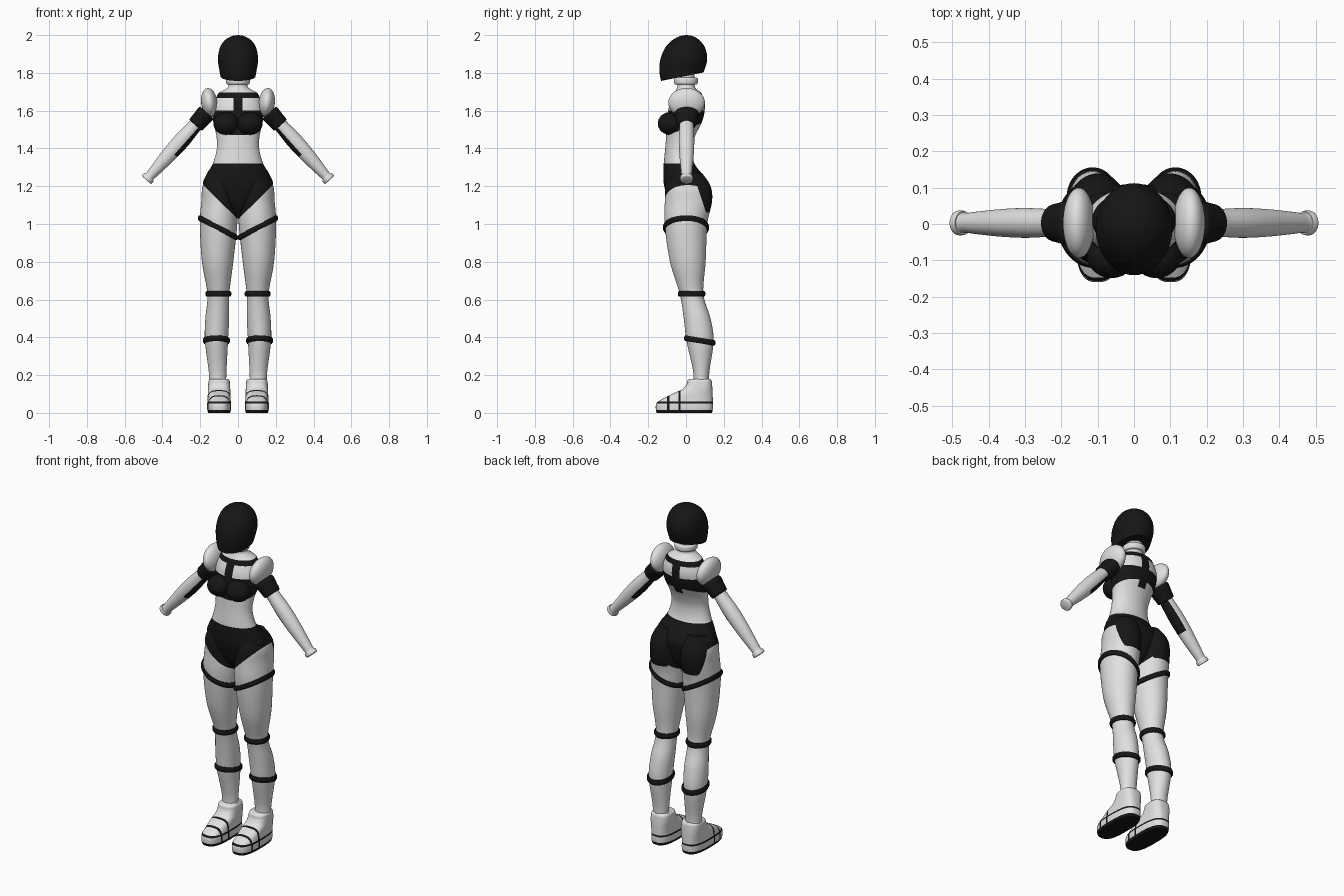
import bpy, bmesh, math
from mathutils import Matrix, Vector

old = bpy.data.objects.get("Cube")
if old:
    bpy.data.objects.remove(old, do_unlink=True)


def material(name, value):
    m = bpy.data.materials.new(name)
    m.use_nodes = True
    m.diffuse_color = (value, value, value, 1)
    m.node_tree.nodes["Principled BSDF"].inputs["Base Color"].default_value = (value, value, value, 1)
    m.node_tree.nodes["Principled BSDF"].inputs["Roughness"].default_value = 0.6
    return m


MATS = [material("shell white", 0.75), material("matte black", 0.008)]
made = []


def ring_at(rings, u):
    """Smooth section (z, centre x, half width, front y, back y) at index u."""
    i = min(int(u), len(rings) - 2)
    t = u - i
    p = [rings[min(max(k, 0), len(rings) - 1)] for k in (i - 1, i, i + 1, i + 2)]
    return [0.5 * (2 * b + (c - a) * t + (2 * a - 5 * b + 4 * c - d) * t * t
                   + (3 * b - a - 3 * c + d) * t ** 3) for a, b, c, d in zip(*p)]


def outline(ring, angle, power=2.0, grow=0.0):
    z, cx, rx, front, back = ring
    c, s = math.cos(angle), math.sin(angle)
    x = math.copysign(abs(c) ** (2 / power), c) * (rx + grow)
    y = math.copysign(abs(s) ** (2 / power), s) * ((back - front) / 2 + grow)
    return Vector((cx + x, (front + back) / 2 + y, z))


def finish(name, bm, mirror=False, cuts=(), rule=None, color=0):
    # Cut colour borders into the mesh, then colour faces by rule
    for co, no in cuts:
        geom = bm.verts[:] + bm.edges[:] + bm.faces[:]
        bmesh.ops.bisect_plane(bm, geom=geom, plane_co=co, plane_no=no, dist=1e-5)
    bmesh.ops.recalc_face_normals(bm, faces=bm.faces[:])
    for f in bm.faces:
        f.material_index = int(rule(f.calc_center_median())) if rule else color
    mesh = bpy.data.meshes.new(name)
    bm.to_mesh(mesh)
    bm.free()
    for m in MATS:
        mesh.materials.append(m)
    ob = bpy.data.objects.new(name, mesh)
    bpy.context.collection.objects.link(ob)
    if mirror:
        mod = ob.modifiers.new("mirror", 'MIRROR')
        mod.use_mirror_merge = False
    made.append(ob)
    return ob


def skin(bm, loops, closed=False):
    vs = [[bm.verts.new(p) for p in loop] for loop in loops]
    n = len(vs[0])
    pairs = list(zip(vs, vs[1:])) + ([(vs[-1], vs[0])] if closed else [])
    for a, b in pairs:
        for j in range(n):
            bm.faces.new((a[j], a[(j + 1) % n], b[(j + 1) % n], b[j]))
    if not closed:
        bm.faces.new(vs[0][::-1])
        bm.faces.new(vs[-1])


def loft(rings, sides=48, steps=6, power=2.0):
    bm = bmesh.new()
    total = (len(rings) - 1) * steps
    skin(bm, [[outline(ring_at(rings, k / steps), math.tau * j / sides, power)
               for j in range(sides)] for k in range(total + 1)])
    return bm


def band(name, rings, z0, tilt=0.0, arch=0.0, height=0.032):
    """Raised strap that hugs a lofted limb."""
    def find(z):
        lo, hi = 0.0, len(rings) - 1.0
        for _ in range(30):
            mid = (lo + hi) / 2
            lo, hi = (mid, hi) if ring_at(rings, mid)[0] < z else (lo, mid)
        return ring_at(rings, lo)
    base = find(z0)
    loops = []
    for j in range(64):
        a = math.tau * j / 64
        p = outline(base, a)
        z = z0 + tilt * (p.x - base[1]) - arch * math.sin(a)
        ring, loop = find(z), []
        for k in range(8):
            b = math.tau * (k + 0.5) / 8
            q = outline(ring, a, grow=0.002 + 0.009 * math.cos(b))
            q.z = z + height / 2 * math.sin(b)
            loop.append(q)
        loops.append(loop)
    bm = bmesh.new()
    skin(bm, loops, closed=True)
    finish(name, bm, mirror=True, color=1)


def ball(name, loc, radii, tilt=0.0, color=0):
    bm = bmesh.new()
    mat = Matrix.Translation(loc) @ Matrix.Rotation(tilt, 4, 'Y') @ Matrix.Diagonal((*radii, 1))
    bmesh.ops.create_uvsphere(bm, u_segments=40, v_segments=24, radius=1, matrix=mat)
    finish(name, bm, mirror=True, color=color)


def level(z):
    return (0, 0, z), (0, 0, 1)


# Briefs: high-cut front, full seat at the back
def in_briefs(c):
    front = c.z > 1.025 + 0.98 * abs(c.x)
    seat = c.z > 1.06 and c.z > 1.2 - 3 * (c.y - 0.06)
    return c.z < 1.32 and (front or seat)


brief_cuts = [((0, 0, 1.025), (-0.98, 0, 1)), ((0, 0, 1.025), (0.98, 0, 1)),
              ((0, 0.06, 1.2), (0, 3, 1)), level(1.06)]


# Torso with bust band, centre strap and collar
def torso_rule(c):
    bust = 1.505 + 0.33 * c.y < c.z < 1.6
    strap = abs(c.x) < 0.025 and 1.5 < c.z < 1.695
    collar = 1.668 < c.z < 1.695
    return in_briefs(c) or bust or strap or collar or (c.z < 1.1 and abs(c.x) < 0.04)


torso = [(1.03, 0, .035, -.03, .04), (1.1, 0, .09, -.085, .09), (1.2, 0, .18, -.115, .11),
         (1.26, 0, .168, -.12, .088), (1.32, 0, .133, -.118, .045), (1.4, 0, .112, -.11, .032),
         (1.47, 0, .115, -.105, .05), (1.55, 0, .132, -.1, .088), (1.62, 0, .132, -.09, .1),
         (1.67, 0, .115, -.07, .09), (1.695, 0, .1, -.06, .08), (1.715, 0, .065, -.05, .055),
         (1.735, 0, .05, -.045, .046), (1.8, 0, .05, -.045, .046)]
finish("torso", loft(torso, sides=64), rule=torso_rule, cuts=brief_cuts + [
    level(1.32), level(1.6), level(1.668), level(1.695), ((0, 0, 1.505), (0, -0.33, 1)),
    ((0.025, 0, 0), (1, 0, 0)), ((-0.025, 0, 0), (1, 0, 0))])
ball("bust", (0.062, -0.085, 1.532), (0.068, 0.064, 0.06), color=1)

# Neck collar
neck = [(z, 0, r, -r, r) for z, r in ((1.738, .052), (1.744, .062), (1.77, .062), (1.776, .052))]
finish("neck_ring", loft(neck, steps=3))

# Helmet with a sloping rim
helmet = [(1.73, 0, .08, -.125, .065), (1.8, 0, .096, -.14, .092), (1.87, 0, .106, -.136, .112),
          (1.93, 0, .097, -.112, .102), (1.97, 0, .073, -.077, .075), (1.993, 0, .037, -.036, .04),
          (2.0, 0, .004, -.002, .006)]
bm = loft(helmet, steps=8)
bmesh.ops.bisect_plane(bm, geom=bm.verts[:] + bm.edges[:] + bm.faces[:], plane_co=(0, -.135, 1.757),
                       plane_no=(0, -0.2, 1), clear_inner=True)
bmesh.ops.holes_fill(bm, edges=[e for e in bm.edges if e.is_boundary], sides=0)
finish("helmet", bm, color=1)

# Legs
leg = [(.15, .108, .045, .038, .122), (.22, .108, .047, .038, .124), (.38, .114, .061, .003, .146),
       (.5, .11, .063, -.012, .13), (.63, .104, .058, -.033, .092), (.8, .108, .083, -.085, .104),
       (1.0, .103, .099, -.113, .113), (1.12, .1, .094, -.112, .138), (1.2, .1, .087, -.108, .13),
       (1.27, .092, .06, -.08, .085)]
finish("legs", loft(leg), mirror=True, rule=in_briefs, cuts=brief_cuts)
band("thigh_straps", leg, 0.98, tilt=0.52)
band("knee_straps", leg, 0.63)
band("calf_straps", leg, 0.383, arch=0.012)


# Boots with black sole and trim lines
def boot_rule(c):
    trim = 0.05 < c.z < 0.06
    rib = (-0.1 < c.y < -0.088 or -0.04 < c.y < -0.028) and c.z < 0.125
    return c.z < 0.016 or trim or rib


boot = [(0, .1, .058, -.155, .138), (.02, .1, .063, -.16, .142), (.05, .1, .063, -.157, .142),
        (.068, .1, .061, -.135, .142), (.1, .1, .06, -.075, .141), (.125, .1, .059, -.02, .14),
        (.15, .1, .058, .002, .138), (.172, .1, .055, .008, .135), (.18, .1, .048, .018, .128)]
finish("boots", loft(boot, power=2.8), mirror=True, rule=boot_rule,
       cuts=[level(z) for z in (.016, .05, .06)]
       + [((0, y, 0), (0, 1, 0)) for y in (-.1, -.088, -.04, -.028)])

# Arms: built upright, then swung down and outward
axis = Vector((0.667, 0, -0.745)).normalized()
side = Vector((-axis.z, 0, axis.x))
swing = Matrix((side, axis.cross(side), axis)).transposed().to_4x4()
swing = Matrix.Translation((0.165, 0.003, 1.59)) @ swing


def arm_part(name, profile, cuts=(), rule=None, color=0):
    bm = loft([(z, 0, r, -s, s) for z, r, s in profile])
    inv = swing.inverted()
    bm.transform(swing)
    world = [(swing @ Vector(c), swing.to_3x3() @ Vector(n)) for c, n in cuts]
    finish(name, bm, True, world, (lambda c: rule(inv @ c)) if rule else None, color)


arm_part("arms", [(0, .035, .035), (.1, .037, .038), (.2, .043, .041), (.3, .04, .038),
                  (.4, .031, .031), (.452, .026, .027), (.458, .032, .033), (.475, .034, .034),
                  (.48, .028, .028)],
         cuts=[((-.02, 0, 0), (1, 0, 0)), level(.28)],
         rule=lambda c: c.x < -.02 and c.z < .28)
arm_part("sleeve_bands", [(.0, .042, .055), (.01, .05, .064), (.055, .047, .056),
                          (.085, .045, .05), (.09, .036, .04)], color=1)

# Shoulder caps
ball("shoulder_caps", (0.152, 0.003, 1.642), (0.043, 0.097, 0.078), tilt=0.12)

# Smooth shading with sharp edges kept
bpy.ops.object.select_all(action='DESELECT')
for ob in made:
    ob.select_set(True)
bpy.context.view_layer.objects.active = made[0]
bpy.ops.object.shade_smooth_by_angle(angle=math.radians(40))
